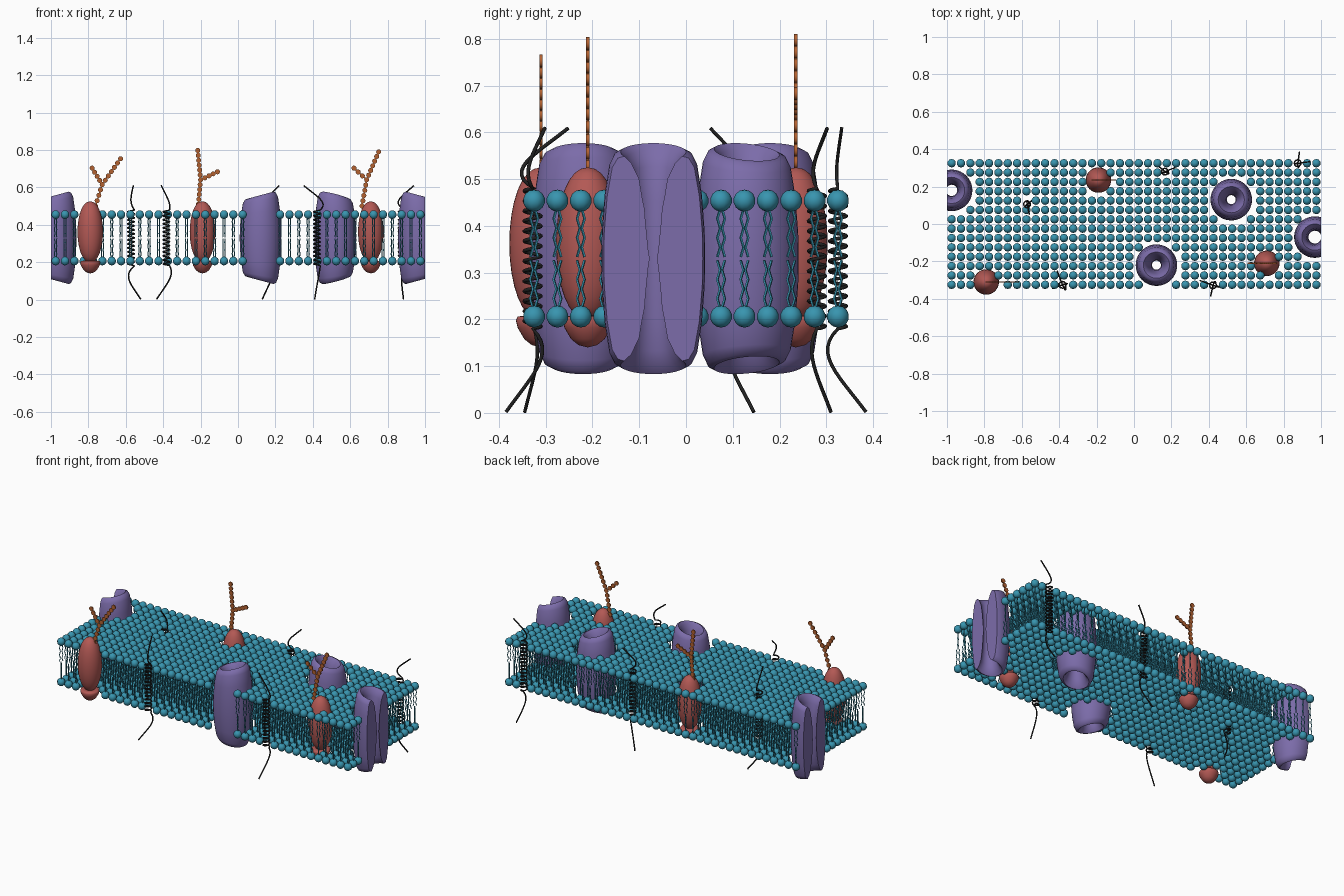
import bpy, bmesh, math
from mathutils import Vector

if "Cube" in bpy.data.objects:
    bpy.data.objects.remove(bpy.data.objects["Cube"])

MID = 0.33  # height of the membrane's middle plane


def material(name, rgb):
    m = bpy.data.materials.new(name)
    m.diffuse_color = (*rgb, 1)
    m.use_nodes = True
    m.node_tree.nodes["Principled BSDF"].inputs["Base Color"].default_value = m.diffuse_color
    return m


TEAL = material("teal", (0.04, 0.30, 0.43))
PURPLE = material("purple", (0.20, 0.15, 0.40))
RED = material("red", (0.45, 0.10, 0.09))
ORANGE = material("orange", (0.45, 0.12, 0.03))
DARK = material("dark", (0.015, 0.015, 0.015))


def finish(name, bm, mat, angle=50):
    me = bpy.data.meshes.new(name)
    bmesh.ops.recalc_face_normals(bm, faces=bm.faces)
    bm.to_mesh(me)
    bm.free()
    return add_object(name, me, mat, angle)


def add_object(name, me, mat, angle=50):
    me.materials.clear()
    me.materials.append(mat)
    ob = bpy.data.objects.new(name, me)
    bpy.context.collection.objects.link(ob)
    bpy.ops.object.select_all(action='DESELECT')
    ob.select_set(True)
    bpy.context.view_layer.objects.active = ob
    bpy.ops.object.shade_smooth_by_angle(angle=math.radians(angle))
    return ob


def tube_mesh(name, paths, radius, resolution):
    cu = bpy.data.curves.new(name, 'CURVE')
    cu.dimensions = '3D'
    cu.bevel_depth, cu.bevel_resolution = radius, resolution
    cu.use_fill_caps = True
    for path in paths:
        sp = cu.splines.new('POLY')
        sp.points.add(len(path) - 1)
        for p, co in zip(sp.points, path):
            p.co = (*co, 1)
    ob = bpy.data.objects.new(name, cu)
    bpy.context.collection.objects.link(ob)
    bpy.context.view_layer.update()
    me = bpy.data.meshes.new_from_object(
        ob.evaluated_get(bpy.context.evaluated_depsgraph_get()))
    bpy.data.objects.remove(ob)
    return me


def stamp(name, src, spots, mat):
    """Copy a small mesh to many (x, y, z, flip) spots in one object."""
    vs = [v.co[:] for v in src.vertices]
    fs = [tuple(p.vertices) for p in src.polygons]
    verts, faces = [], []
    for x, y, z, s in spots:
        n = len(verts)
        verts += [(x + a, y + s * b, z + s * c) for a, b, c in vs]
        faces += [tuple(n + i for i in f) for f in fs]
    me = bpy.data.meshes.new(name)
    me.from_pydata(verts, [], faces)
    return add_object(name, me, mat, 80)


def lathe(profile, x, y, steps=32, closed=False, zfun=lambda z, a: z):
    bm = bmesh.new()
    rings = []
    for k in range(steps):
        a = math.tau * k / steps
        rings.append([bm.verts.new((x + r * math.cos(a), y + r * math.sin(a), zfun(z, a)))
                      for r, z in profile])
    n = len(profile)
    for k in range(steps):
        p, q = rings[k], rings[(k + 1) % steps]
        for i in range(n if closed else n - 1):
            j = (i + 1) % n
            bm.faces.new((p[i], q[i], q[j], p[j]))
    bmesh.ops.remove_doubles(bm, verts=bm.verts, dist=1e-5)
    return bm


# Channel proteins: x, y, direction of the taller side, throat radius
channels = [(0.12, -0.22, 0.0, 0.024), (0.52, 0.13, 3.5, 0.024),
            (0.967, -0.07, 3.14, 0.034), (-0.975, 0.18, 0.0, 0.03)]
for i, (cx, cy, phi, throat) in enumerate(channels):
    half = [(throat + 0.004, 0.5), (0.045, 0.8), (0.057, 0.94), (0.070, 1.0), (0.083, 0.975),
            (0.094, 0.88), (0.104, 0.6), (0.110, 0.25)]
    prof = [(throat, 0)] + half + [(0.111, 0)] + [(r, -z) for r, z in reversed(half)]
    bm = lathe(prof, cx, cy, 40, True,
               lambda f, a: MID + f * (0.228 + 0.019 * math.cos(a - phi)))
    # slice flat at the ends of the membrane
    if abs(cx) > 0.9:
        side = math.copysign(1, cx)
        cut = bmesh.ops.bisect_plane(bm, geom=bm.verts[:] + bm.edges[:] + bm.faces[:],
                                     plane_co=(side, 0, 0), plane_no=(side, 0, 0),
                                     clear_outer=True)
        edges = [e for e in cut["geom_cut"] if isinstance(e, bmesh.types.BMEdge)]
        bmesh.ops.edgeloop_fill(bm, edges=edges)
    finish(f"channel_protein_{i + 1}", bm, PURPLE)

# Glycoproteins: x, y, and sugar chain as base, fork, branch tips in (x, z)
glycos = [(-0.79, -0.31, (-0.762, 0.50), (-0.726, 0.615), (-0.78, 0.703), (-0.628, 0.753)),
          (-0.19, 0.235, (-0.212, 0.51), (-0.20, 0.64), (-0.215, 0.797), (-0.11, 0.683)),
          (0.71, -0.21, (0.663, 0.50), (0.688, 0.64), (0.62, 0.703), (0.752, 0.79))]
glycos[1] = (*glycos[1][:5], glycos[1][5])
egg = [(0.068 * math.sin(math.pi * k / 16) ** 0.9 if 0 < k < 16 else 0,
        0.362 - 0.163 * math.cos(math.pi * k / 16)) for k in range(17)]
foot = [(0, 0.203), (0.035, 0.208), (0.05, 0.206), (0.054, 0.198), (0.05, 0.182),
        (0.036, 0.158), (0.02, 0.145), (0, 0.14)]
for i, (gx, gy, base, fork, tip_a, tip_b) in enumerate(glycos):
    finish(f"glycoprotein_body_{i + 1}", lathe(egg, gx, gy), RED, 60)
    finish(f"glycoprotein_foot_{i + 1}", lathe(foot, gx, gy), RED, 60)
    # thin flat beads joined by short bars
    bm = bmesh.new()
    for a, b in ((base, fork), (fork, tip_a), (fork, tip_b)):
        a, b = Vector((a[0], gy, a[1])), Vector((b[0], gy, b[1]))
        n = max(2, round((b - a).length / 0.027))
        for k in range(n + 1):
            c = bmesh.ops.create_cone(bm, cap_ends=True, segments=12, radius1=0.0135,
                                      radius2=0.0135, depth=0.007)["verts"]
            p = a.lerp(b, k / n)
            for v in c:
                v.co = p + Vector((v.co.x, v.co.z, v.co.y))
        d = (b - a).normalized()
        side = Vector((d.z, 0, -d.x)) * 0.004
        bar = bmesh.ops.create_cube(bm, size=1)["verts"]
        for v in bar:
            v.co = (a + (b - a) * (v.co.z + 0.5) + side * v.co.x * 2
                    + Vector((0, v.co.y * 0.005, 0)))
    finish(f"sugar_chain_{i + 1}", bm, ORANGE, 40)

# Alpha helices: centre, top end, bottom end
helices = [((-0.572, 0.105), (-0.56, 0.052), (-0.52, 0.145)),
           ((-0.383, -0.325), (-0.41, -0.252), (-0.435, -0.345)),
           ((0.422, -0.328), (0.352, -0.302), (0.41, -0.385)),
           ((0.875, 0.325), (0.94, 0.333), (0.885, 0.385)),
           ((0.165, 0.28), (0.22, 0.302), (0.13, 0.31))]


def strand_end(start, centre, end, z_end):
    """Curl away from the coil and swing out to a free end."""
    c, e = Vector(centre), Vector(end)
    away = c - (e - c) * 0.9
    s, t = Vector(start), Vector((e.x, e.y, z_end))
    p1 = Vector((away.x, away.y, s.z + (z_end - s.z) * 0.3))
    p2 = Vector((c.x, c.y, s.z + (z_end - s.z) * 0.55))
    return [s * (1 - u) ** 3 + p1 * 3 * u * (1 - u) ** 2 + p2 * 3 * u * u * (1 - u) + t * u ** 3
            for u in (k / 12 for k in range(1, 13))]


for i, (c, top, bottom) in enumerate(helices):
    turns, per = 14, 12
    coil = []
    for k in range(turns * per + 1):
        a = math.tau * k / per
        coil.append(Vector((c[0] + 0.018 * math.cos(a), c[1] + 0.018 * math.sin(a),
                            0.18 + 0.30 * k / (turns * per))))
    low = strand_end(coil[0], c, bottom, 0.002)
    path = low[::-1] + coil + strand_end(coil[-1], c, top, 0.609)
    name = f"alpha_helix_{i + 1}"
    add_object(name, tube_mesh(name, [path], 0.004, 1), DARK, 80)


# Lipid bilayer: a grid of lipids that leaves room for the proteins
def is_free(x, y):
    def near(items, d):
        return any(math.hypot(x - px, y - py) < d for px, py in items)
    return not (near([c[:2] for c in channels], 0.122) or near([g[:2] for g in glycos], 0.07)
                or near([h[0] for h in helices], 0.028))


grid = [(-0.975 + 0.05 * i, -0.325 + 0.05 * j) for i in range(40) for j in range(14)]
grid = [p for p in grid if is_free(*p)]

bm = bmesh.new()
bmesh.ops.create_uvsphere(bm, u_segments=10, v_segments=7, radius=0.0235)
head = bpy.data.meshes.new("head_template")
bm.to_mesh(head)
bm.free()
tails = [[(s * (0.004 + 0.002 * (k % 2)), s * (0.002 + 0.006 * (k % 2)), -0.018 - 0.0205 * k)
          for k in range(6)] for s in (-1, 1)]
tail = tube_mesh("tail_template", tails, 0.003, 0)
for label, s in (("upper", 1), ("lower", -1)):
    spots = [(x, y, MID + s * 0.124, s) for x, y in grid]
    stamp(f"{label}_lipid_heads", head, spots, TEAL)
    stamp(f"{label}_lipid_tails", tail, spots, TEAL)
for me in (head, tail):
    bpy.data.meshes.remove(me)
